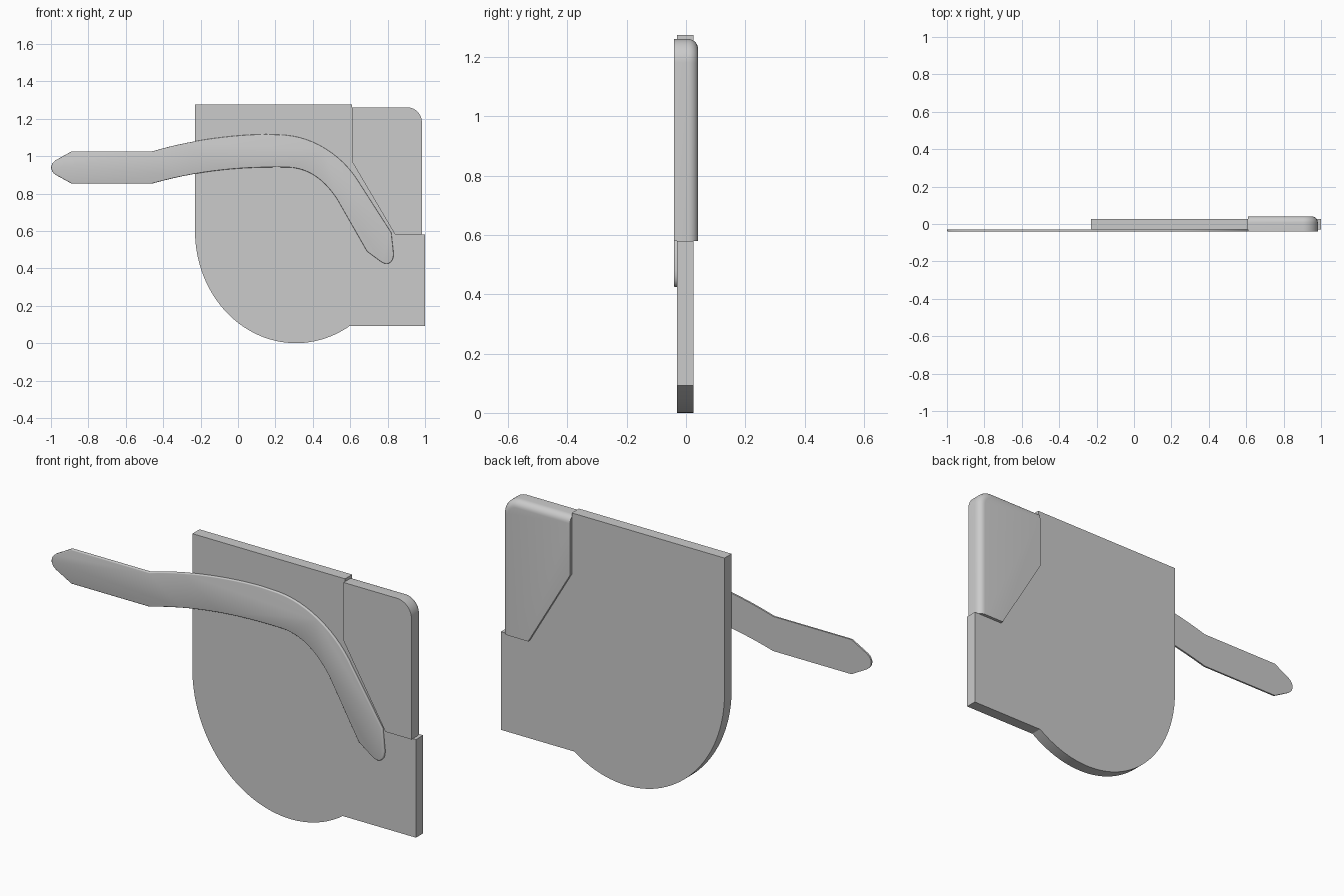
import bpy, bmesh, math
from mathutils import Vector
from mathutils.geometry import interpolate_bezier

if "Cube" in bpy.data.objects:
    bpy.data.objects.remove(bpy.data.objects["Cube"])


def bez(a, b, c, d, n=14):
    pts = interpolate_bezier(*[Vector((p[0], p[1], 0)) for p in (a, b, c, d)], n)
    return [(p.x, p.y) for p in pts]


def arc(cx, cz, rx, rz, a0, a1, n):
    return [(cx + rx * math.cos(math.radians(a0 + (a1 - a0) * i / n)),
             cz + rz * math.sin(math.radians(a0 + (a1 - a0) * i / n)))
            for i in range(n + 1)]


def slab(name, outline, y0, y1, bevel=0, segs=3, pick=None):
    """Extrude an x/z outline from y0 to y1, rounding the edges chosen by pick."""
    clean = []
    for p in outline:
        if not clean or math.dist(p, clean[-1]) > 1e-4:
            clean.append(p)
    bm = bmesh.new()
    front = bm.faces.new([bm.verts.new((x, y0, z)) for x, z in clean])
    ext = bmesh.ops.extrude_face_region(bm, geom=[front], use_keep_orig=True)
    moved = [v for v in ext["geom"] if isinstance(v, bmesh.types.BMVert)]
    bmesh.ops.translate(bm, verts=moved, vec=(0, y1 - y0, 0))
    bmesh.ops.recalc_face_normals(bm, faces=bm.faces[:])
    if bevel:
        edges = [e for e in bm.edges if pick(e.verts[0].co, e.verts[1].co)]
        bmesh.ops.bevel(bm, geom=edges, offset=bevel, offset_type='OFFSET',
                        segments=segs, profile=0.5, affect='EDGES')
        bmesh.ops.recalc_face_normals(bm, faces=bm.faces[:])
    me = bpy.data.meshes.new(name)
    bm.to_mesh(me)
    bm.free()
    ob = bpy.data.objects.new(name, me)
    bpy.context.collection.objects.link(ob)
    bpy.ops.object.select_all(action='DESELECT')
    ob.select_set(True)
    bpy.context.view_layer.objects.active = ob
    bpy.ops.object.shade_smooth_by_angle(angle=math.radians(32))
    return ob


# Main plate: square top, elliptical bottom, foot at the right
end = -math.degrees(math.acos(0.29 / 0.54))
plate = ([(-0.23, 1.275), (0.61, 1.275), (0.61, 0.97), (0.84, 0.58),
          (1.0, 0.58), (1.0, 0.092), (0.60, 0.092)]
         + arc(0.31, 0.6, 0.54, 0.6, end, -180, 48))
slab("body_plate", plate, -0.03, 0.026)

# Thicker corner block, rounded along the outer rear edges
block = ([(0.61, 0.97), (0.84, 0.58), (0.983, 0.58)]
         + arc(0.903, 1.181, 0.08, 0.08, 0, 90, 12) + [(0.61, 1.261)])


def outer_rear(a, b):
    def rim(p):
        return p.x > 0.902 or p.z > 1.18
    long_edge = (a - b).length > 0.2
    if min(a.y, b.y) < 0.03 or not (rim(a) and rim(b)):
        return False
    return not long_edge or abs(a.x - b.x) < 1e-4 or abs(a.z - b.z) < 1e-4


slab("corner_block", block, -0.041, 0.041, 0.034, 6, outer_rear)

# Curved strap across the front, with blunt pointed ends
strap = (bez((-0.46, 1.025), (-0.26, 1.085), (-0.03, 1.115), (0.15, 1.117))
         + bez((0.25, 1.113), (0.42, 1.10), (0.57, 0.99), (0.65, 0.855))
         + [(0.82, 0.59)]
         + bez((0.832, 0.48), (0.834, 0.43), (0.80, 0.41), (0.765, 0.435), 8)
         + [(0.69, 0.49)]
         + bez((0.53, 0.77), (0.47, 0.86), (0.39, 0.935), (0.27, 0.94))
         + bez((0.27, 0.94), (0.0, 0.945), (-0.22, 0.92), (-0.46, 0.853))
         + [(-0.89, 0.853)]
         + bez((-0.975, 0.90), (-1.007, 0.92), (-1.007, 0.958), (-0.975, 0.978), 8)
         + [(-0.89, 1.025)])
slab("curved_strap", strap, -0.041, -0.029, 0.005, 3,
     lambda a, b: max(a.y, b.y) < -0.04)
